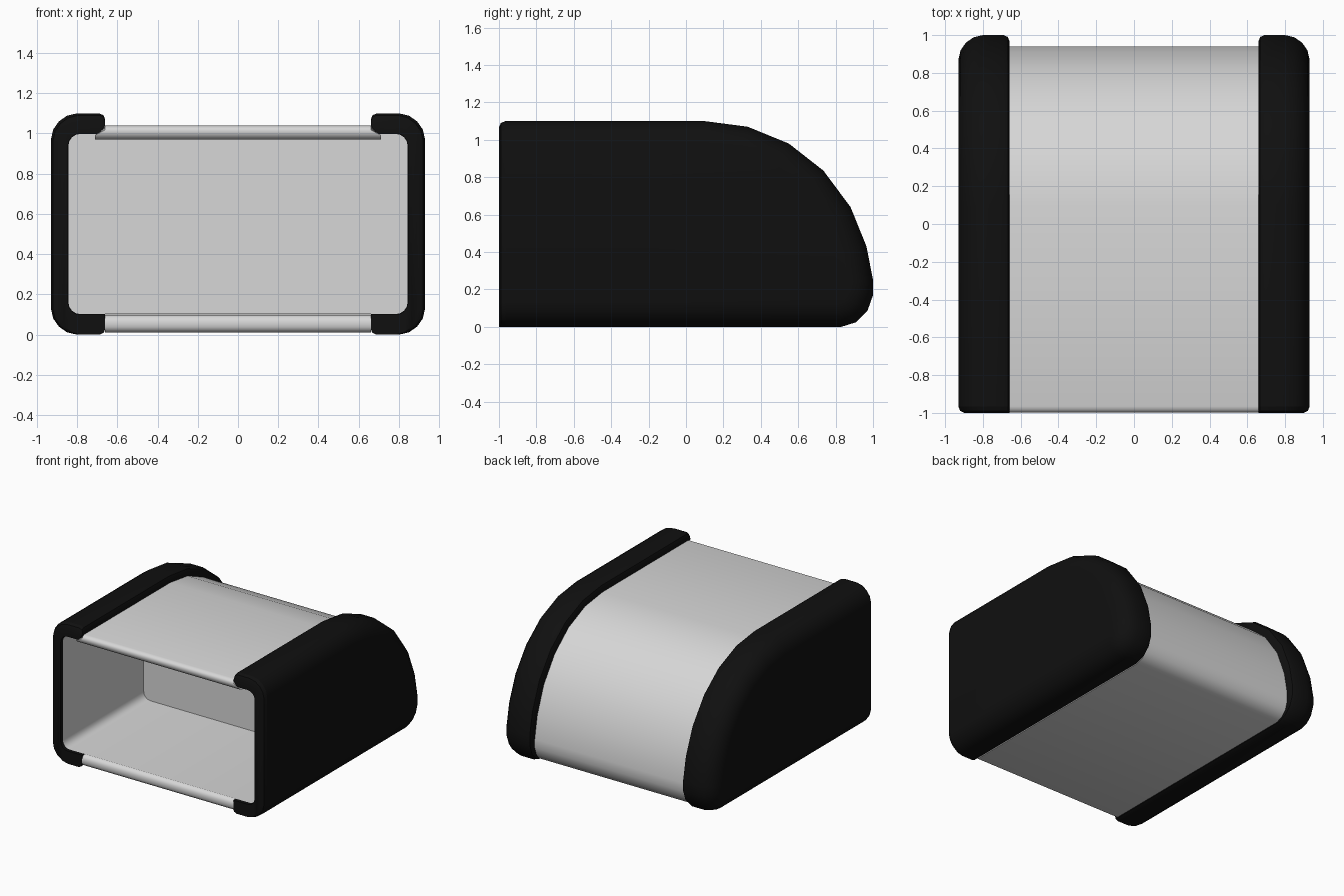
import bpy, bmesh, math
from mathutils import Vector

cube = bpy.data.objects.get("Cube")
if cube:
    bpy.data.objects.remove(cube, do_unlink=True)


def material(name, rgb, rough):
    m = bpy.data.materials.new(name)
    m.use_nodes = True
    m.diffuse_color = (*rgb, 1)
    bsdf = m.node_tree.nodes["Principled BSDF"]
    bsdf.inputs["Base Color"].default_value = (*rgb, 1)
    bsdf.inputs["Roughness"].default_value = rough
    return m


black = material("matte black", (0.005, 0.005, 0.005), 0.6)
grey = material("light grey", (0.68, 0.68, 0.68), 0.5)

# Side outline (y, z): along the floor, up the curved back, forward along the top
OUTLINE = [(-1, 0), (.83, 0), (.91, .025), (.97, .085), (1, .17), (1, .25),
           (.965, .43), (.88, .64), (.735, .835), (.55, .98), (.33, 1.07),
           (.1, 1.1), (-1, 1.1)]
HEIGHT = 1.1


def outline(inset, front, low=None, high=None):
    """Inset side outline ending at y = front, with its height fitted to low..high."""
    low = inset if low is None else low
    high = HEIGHT - inset if high is None else high
    pts = [Vector(p) for p in OUTLINE]
    normals = []
    for a, b in zip(pts, pts[1:]):
        d = (b - a).normalized()
        normals.append(Vector((d.y, -d.x)))
    result = []
    for i, p in enumerate(pts):
        n1, n2 = normals[max(i - 1, 0)], normals[min(i, len(normals) - 1)]
        q = p - (n1 + n2) / (1 + n1.dot(n2)) * inset
        t = (q.y - inset) / (HEIGHT - 2 * inset)
        result.append(Vector((q.x, low + t * (high - low))))
    result[0].x = result[-1].x = front
    return result


def loft(loops, cap_start=True, cap_end=True):
    """Skin a row of closed loops."""
    bm = bmesh.new()
    rows = [[bm.verts.new(p) for p in loop] for loop in loops]
    for a, b in zip(rows, rows[1:]):
        for i in range(len(a)):
            j = (i + 1) % len(a)
            bm.faces.new((a[i], a[j], b[j], b[i]))
    if cap_start:
        bm.faces.new(rows[0])
    if cap_end:
        bm.faces.new(rows[-1])
    return bm


def finish(bm, name, mat=None):
    bmesh.ops.recalc_face_normals(bm, faces=bm.faces)
    mesh = bpy.data.meshes.new(name)
    bm.to_mesh(mesh)
    bm.free()
    ob = bpy.data.objects.new(name, mesh)
    bpy.context.collection.objects.link(ob)
    if mat:
        mesh.materials.append(mat)
    return ob


def select(ob):
    bpy.ops.object.select_all(action='DESELECT')
    ob.select_set(True)
    bpy.context.view_layer.objects.active = ob


def smooth(ob, degrees=40):
    select(ob)
    bpy.ops.object.shade_smooth_by_angle(angle=math.radians(degrees))


def half_opening(w, low, high, r, steps=4):
    """Right half of a rounded rectangle (x, z), bottom to top."""
    pts = []
    for cz, start in ((low + r, -90), (high - r, 0)):
        for k in range(steps + 1):
            a = math.radians(start + 90 * k / steps)
            pts.append((w - r + r * math.cos(a), cz + r * math.sin(a)))
    return pts


def mirrored(half):
    return half + [(-x, z) for x, z in reversed(half)]


# Side caps: rounded across their width by insetting the outline
STATIONS = [(.66, .03), (.668, .01), (.69, 0), (.80, 0), (.85, .012),
            (.89, .04), (.918, .08), (.93, .13)]
FRONT = -.965
bm = loft([[(x, p.x, p.y) for p in outline(d, FRONT)] for x, d in STATIONS])
for y, shrink in ((-.99, .01), (-1, .022)):
    front_faces = [f for f in bm.faces
                   if all(v.co.y < FRONT + .001 for v in f.verts)
                   and abs(f.normal.y if f.normal.length else 1) >= 0
                   and max(v.co.y for v in f.verts) - min(v.co.y for v in f.verts) < .0001
                   and min(v.co.y for v in f.verts) == min(v.co.y for v in bm.verts)]
    out = bmesh.ops.extrude_face_region(bm, geom=front_faces)["geom"]
    for v in (g for g in out if isinstance(g, bmesh.types.BMVert)):
        v.co = (.66 + (v.co.x - .66) * (1 - shrink / .27), y,
                v.co.z * (1 - shrink / HEIGHT))
caps = finish(bm, "side_caps", black)
caps.modifiers.new("Mirror", 'MIRROR').use_mirror_merge = False

# Cutter for the open compartment, with room for the top lip
cut = mirrored(half_opening(.845, .1, 1.0, .06) + [(.69, 1.0), (.66, 1.04)])
cutter = finish(loft([[(x, y, z) for x, z in cut] for y in (-1.2, .035)]),
                "compartment_cutter")
cutter.hide_render = True
boolean = caps.modifiers.new("Opening", 'BOOLEAN')
boolean.operation = 'DIFFERENCE'
boolean.solver = 'EXACT'
boolean.object = cutter
select(caps)
for m in list(caps.modifiers):
    bpy.ops.object.modifier_apply(modifier=m.name)
bpy.data.objects.remove(cutter, do_unlink=True)
smooth(caps)

# Centre shell: wraps floor, back and top, with rounded front lips
outer = outline(.06, -.965, .01, 1.04)
inner = outline(.13, -.965, .098, .97)


def shell_section(o, i):
    wide = .71 if i.y > .5 else .66
    return [(-.66, o.x, o.y), (.66, o.x, o.y), (wide, i.x, i.y), (-wide, i.x, i.y)]


def lip(o, i):
    """Sections narrowing toward the front edge."""
    sections = []
    for y, t in ((-.998, .32), (-.99, .16), (-.98, .06)):
        a, b = o.lerp(i, t), i.lerp(o, t)
        a.x = b.x = y
        sections.append(shell_section(a, b))
    return sections


sections = lip(outer[0], inner[0])
sections += [shell_section(o, i) for o, i in zip(outer, inner)]
sections += reversed(lip(outer[-1], inner[-1]))
smooth(finish(loft(sections), "centre_shell", grey))

# Compartment lining with a flat back wall
lining = mirrored(half_opening(.843, .102, .998, .06))
smooth(finish(loft([[(x, y, z) for x, z in lining] for y in (-.975, .03)],
                   cap_start=False), "compartment_lining", grey))
